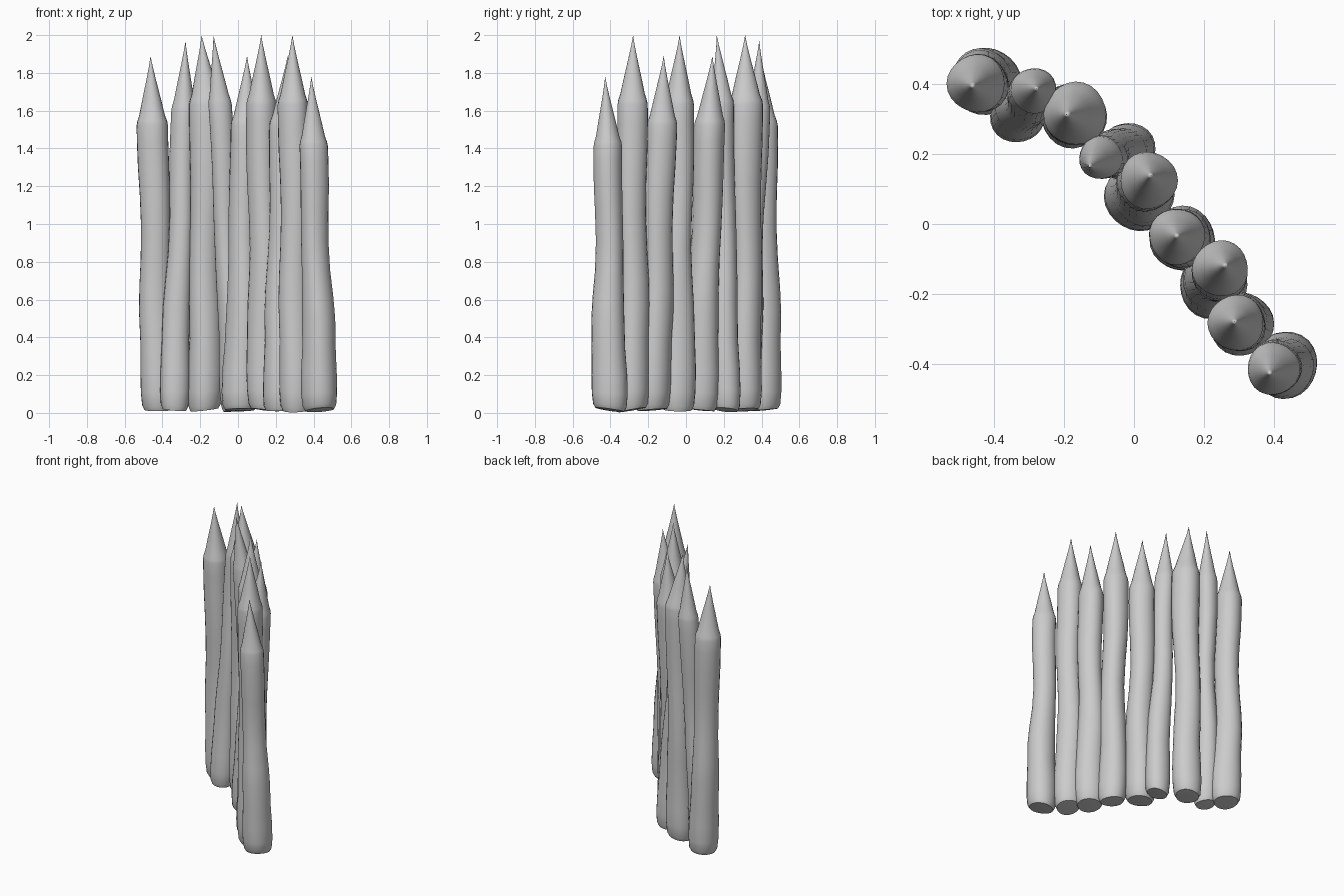
import bpy, bmesh, math, random

if "Cube" in bpy.data.objects:
    bpy.data.objects.remove(bpy.data.objects["Cube"])

random.seed(4)
SIDES = 24

# Each stake: base x, y, radius | shoulder x, y, radius | tip x, y, z
STAKES = [
    (-.42, .41, .096, -.452, .402, .083, -.463, .395, 1.89),
    (-.338, .306, .078, -.286, .383, .065, -.278, .388, 1.97),
    (-.178, .312, .092, -.168, .316, .090, -.193, .313, 2.00),
    (-.012, .213, .079, -.097, .190, .062, -.130, .163, 2.00),
    (.012, .073, .097, .042, .126, .082, .048, .140, 1.89),
    (.143, -.045, .092, .123, -.036, .080, .123, -.034, 2.00),
    (.222, -.178, .095, .248, -.127, .080, .263, -.118, 1.89),
    (.308, -.285, .091, .292, -.283, .080, .288, -.280, 2.00),
    (.434, -.402, .095, .398, -.414, .075, .388, -.428, 1.78),
]

# Trunk profile: height fraction, weight of base radius, weight of shoulder radius
TRUNK = [(0, .80, 0), (.015, .93, 0), (.06, 1, 0), (.13, 1, 0), (.23, .93, 0),
         (.34, .92, 0), (.42, .84, .04), (.52, .52, .34), (.63, .32, .56),
         (.74, .14, .80), (.84, .04, .95), (.93, 0, 1), (.985, 0, 1), (1, 0, .95)]
# Sharpened point: height fraction, share of shoulder radius
POINT = [(.09, .82), (.35, .58), (.65, .29), (.85, .11)]


def lerp(a, b, t):
    return a + (b - a) * t


def make_stake(i, bx, by, br, sx, sy, sr, tx, ty, tz):
    bm = bmesh.new()
    shoulder = tz - .345
    phase = random.uniform(0, 6.28)
    tilt = random.uniform(.006, .014)
    sections = []
    # Trunk leans from base to shoulder with a gentle wobble
    for t, wb, ws in TRUNK:
        w = .007 * math.sin(t * math.pi) * math.sin(t * 9 + phase)
        sections.append((lerp(bx, sx, t) + w, lerp(by, sy, t) - w,
                         lerp(.016, shoulder, t), wb * br + ws * sr,
                         tilt * max(0, 1 - t * 8)))
    # Point converges on the tip
    for t, k in POINT:
        sections.append((lerp(sx, tx, t), lerp(sy, ty, t),
                         lerp(shoulder, tz, t), sr * k, 0))
    rings = []
    for x, y, z, r, slope in sections:
        ring = []
        for k in range(SIDES):
            a = 2 * math.pi * k / SIDES
            rr = r * (1 + .025 * math.sin(3 * a + phase + z * 2))
            ring.append(bm.verts.new((x + rr * math.cos(a), y + rr * math.sin(a),
                                      z + slope * math.cos(a - phase))))
        rings.append(ring)
    for lo, hi in zip(rings, rings[1:]):
        for k in range(SIDES):
            n = (k + 1) % SIDES
            bm.faces.new((lo[k], lo[n], hi[n], hi[k]))
    tip = bm.verts.new((tx, ty, tz))
    foot = bm.verts.new((bx, by, .012))
    for k in range(SIDES):
        n = (k + 1) % SIDES
        bm.faces.new((rings[-1][k], rings[-1][n], tip))
        bm.faces.new((rings[0][n], rings[0][k], foot))
    bmesh.ops.recalc_face_normals(bm, faces=bm.faces)
    mesh = bpy.data.meshes.new(f"stake_{i}")
    bm.to_mesh(mesh)
    bm.free()
    obj = bpy.data.objects.new(f"stake_{i}", mesh)
    bpy.context.collection.objects.link(obj)
    obj.select_set(True)
    bpy.context.view_layer.objects.active = obj


# Diagonal row of sharpened stakes
for i, stake in enumerate(STAKES, 1):
    make_stake(i, *stake)
bpy.ops.object.shade_smooth_by_angle(angle=math.radians(35))
